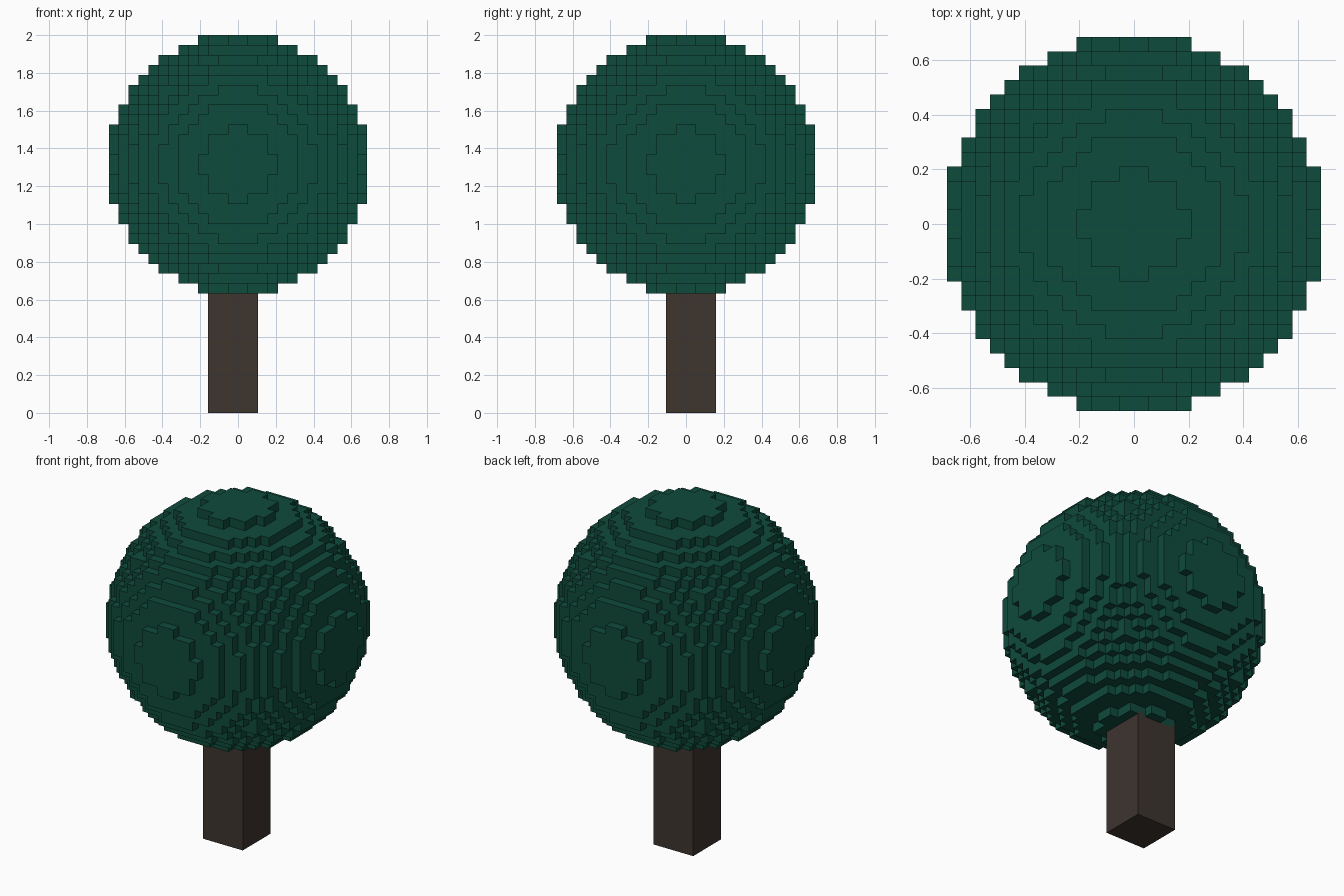
import bpy, bmesh
from mathutils import Vector

cube = bpy.data.objects.get("Cube")
if cube:
    bpy.data.objects.remove(cube, do_unlink=True)

V = 2 / 38            # voxel size
R = 13                # crown radius in voxels
TRUNK_H = 12          # trunk height in voxels


def material(name, color):
    m = bpy.data.materials.new(name)
    m.use_nodes = True
    m.diffuse_color = color
    bsdf = next(n for n in m.node_tree.nodes if n.type == 'BSDF_PRINCIPLED')
    bsdf.inputs["Base Color"].default_value = color
    bsdf.inputs["Roughness"].default_value = 0.9
    return m


def add_object(name, bm, mat):
    bmesh.ops.recalc_face_normals(bm, faces=bm.faces)
    me = bpy.data.meshes.new(name)
    bm.to_mesh(me)
    bm.free()
    me.materials.append(mat)
    ob = bpy.data.objects.new(name, me)
    bpy.context.collection.objects.link(ob)
    return ob


leaf = material("leaf green", (0.0046, 0.0700, 0.0450, 1))
bark = material("bark brown", (0.0480, 0.0350, 0.0280, 1))

# Crown: a ball of voxels, keeping only the exposed voxel sides
span = range(-R, R)
ball = {(i, j, k) for i in span for j in span for k in span
        if (i + .5) ** 2 + (j + .5) ** 2 + (k + .5) ** 2 <= R * R}
bm = bmesh.new()
verts = {}


def corner(p):
    key = tuple(p)
    if key not in verts:
        verts[key] = bm.verts.new((key[0] * V, key[1] * V, (key[2] + TRUNK_H + R) * V))
    return verts[key]


for cell in sorted(ball):
    for axis in range(3):
        for side in (0, 1):
            near = list(cell)
            near[axis] += 2 * side - 1
            if tuple(near) in ball:
                continue
            quad = []
            for u, v in ((0, 0), (1, 0), (1, 1), (0, 1)):
                p = list(cell)
                p[axis] += side
                p[(axis + 1) % 3] += u
                p[(axis + 2) % 3] += v
                quad.append(corner(p))
            # wind each side so that it faces outwards
            bm.faces.new(quad if side else quad[::-1])
me = bpy.data.meshes.new("crown")
bm.to_mesh(me)
bm.free()
me.materials.append(leaf)
bpy.context.collection.objects.link(bpy.data.objects.new("crown", me))

# Trunk: a square post five voxels wide, half a voxel off centre, set into the crown
bm = bmesh.new()
height = TRUNK_H + 0.5
bmesh.ops.create_cube(bm, size=1)
bmesh.ops.scale(bm, vec=Vector((5, 5, height)) * V, verts=bm.verts)
bmesh.ops.translate(bm, vec=Vector((-0.5, 0.5, height / 2)) * V, verts=bm.verts)
add_object("trunk", bm, bark)
